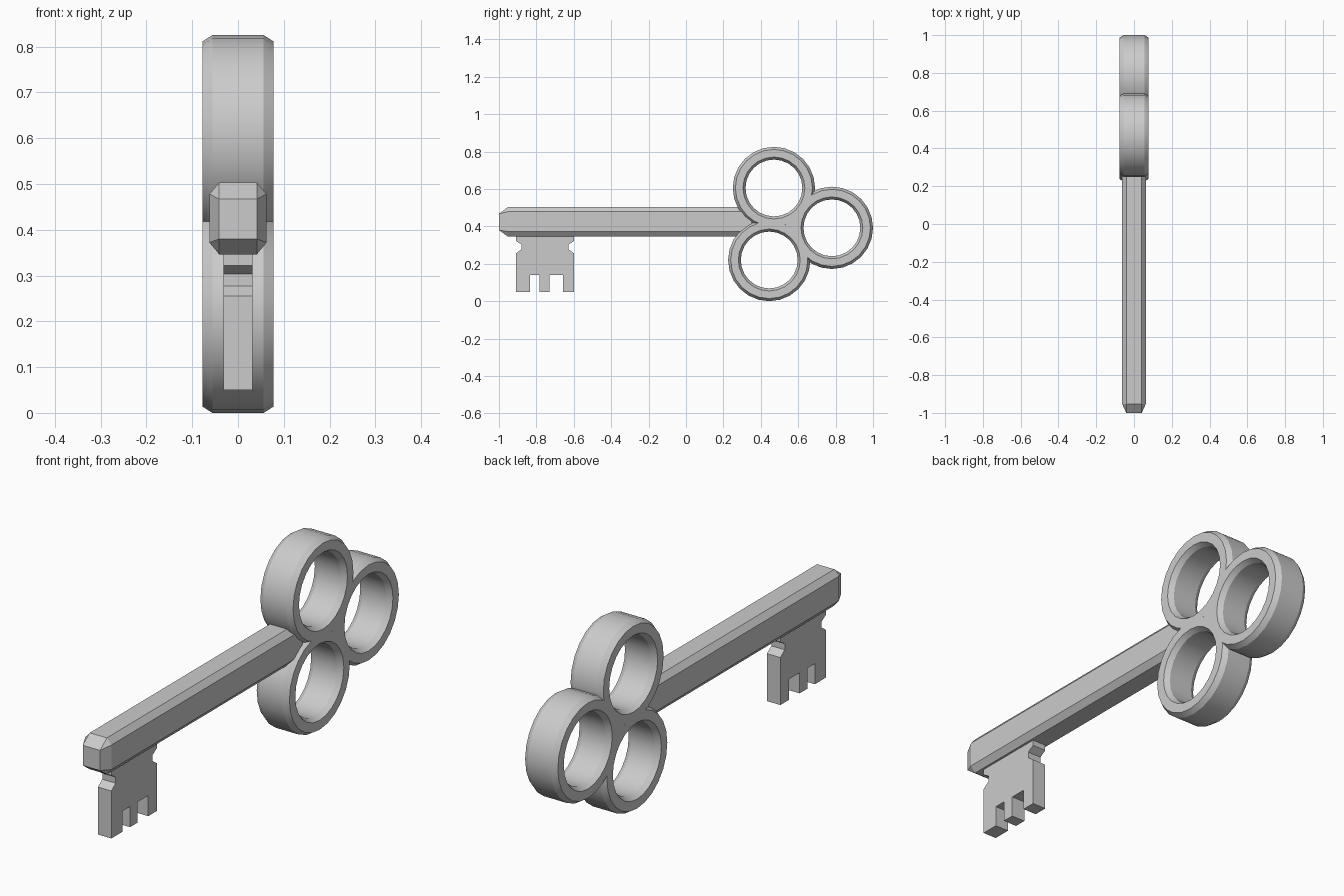
import bpy, bmesh
from math import sin, cos, pi

if "Cube" in bpy.data.objects:
    bpy.data.objects.remove(bpy.data.objects["Cube"])

HALF = 0.078            # half thickness of the bow
CENTRES = [(0.47, 0.605), (0.445, 0.22), (0.78, 0.392)]
SEG = 24


def make(name, verts, faces):
    bm = bmesh.new()
    vs = [bm.verts.new(v) for v in verts]
    for f in faces:
        bm.faces.new([vs[i] for i in f])
    bmesh.ops.recalc_face_normals(bm, faces=bm.faces)
    me = bpy.data.meshes.new(name)
    bm.to_mesh(me)
    bm.free()
    ob = bpy.data.objects.new(name, me)
    bpy.context.collection.objects.link(ob)
    return ob


def loft(name, rings):
    """Closed solid through rings of equal point count."""
    n = len(rings[0])
    faces = [tuple(range(n)), tuple(range((len(rings) - 1) * n, len(rings) * n))]
    for r in range(len(rings) - 1):
        for i in range(n):
            j = (i + 1) % n
            faces.append((r * n + i, r * n + j, (r + 1) * n + j, (r + 1) * n + i))
    return make(name, [p for ring in rings for p in ring], faces)


def lathe(name, c, profile, seg=SEG):
    """Turned solid along x from (x, radius) pairs."""
    return loft(name, [[(x, c[0] + r * cos(2 * pi * i / seg), c[1] + r * sin(2 * pi * i / seg))
                        for i in range(seg)] for x, r in profile])


def boolean(ob, tool, op):
    m = ob.modifiers.new(op, 'BOOLEAN')
    m.operation, m.solver, m.object = op, 'EXACT', tool
    bpy.context.view_layer.objects.active = ob
    bpy.ops.object.modifier_apply(modifier=m.name)
    bpy.data.objects.remove(tool)


# Bow: three chamfered discs and a small centre plug, pierced by flared holes
disc = [(-HALF, 0.206), (-0.056, 0.22), (0.056, 0.22), (HALF, 0.206)]
hole = [(-0.1, 0.179), (-0.056, 0.152), (0.056, 0.152), (0.1, 0.179)]
bow = lathe("bow", CENTRES[0], disc)
for c in CENTRES[1:]:
    boolean(bow, lathe("disc", c, disc), 'UNION')
boolean(bow, lathe("plug", (0.565, 0.406), [(-HALF, 0.035), (HALF, 0.035)], 12), 'UNION')
for c in CENTRES:
    boolean(bow, lathe("hole", c, hole), 'DIFFERENCE')
bpy.ops.object.select_all(action='DESELECT')
bow.select_set(True)
bpy.context.view_layer.objects.active = bow
bpy.ops.object.shade_smooth_by_angle(angle=0.4)

# Shaft: octagonal bar narrowing to a rectangular tip
octagon = [(0.041, 0.346), (0.0625, 0.372), (0.0625, 0.478), (0.041, 0.503),
           (-0.041, 0.503), (-0.0625, 0.478), (-0.0625, 0.372), (-0.041, 0.346)]
lo, hi = 0.38, 0.467
tip = [(0.041, lo), (0.041, lo), (0.041, hi), (0.041, hi),
       (-0.041, hi), (-0.041, hi), (-0.041, lo), (-0.041, lo)]
shaft = loft("shaft", [[(x, y, z) for x, z in sec] for sec, y in
                       ((tip, -1.0), (octagon, -0.953), (octagon, 0.35))])
bm = bmesh.new()
bm.from_mesh(shaft.data)
bmesh.ops.remove_doubles(bm, verts=bm.verts, dist=0.0005)
bmesh.ops.recalc_face_normals(bm, faces=bm.faces)
bm.to_mesh(shaft.data)
bm.free()

# Bit: flat plate with side nicks and three teeth
side = [(-0.91, 0.36), (-0.91, 0.322), (-0.88, 0.303), (-0.88, 0.277), (-0.91, 0.255)]
teeth = [(-0.91, 0.05), (-0.833, 0.05), (-0.833, 0.139), (-0.782, 0.139), (-0.782, 0.05),
         (-0.73, 0.05), (-0.73, 0.139), (-0.658, 0.139), (-0.658, 0.05), (-0.598, 0.05)]
outline = side + teeth + [(-1.508 - y, z) for y, z in reversed(side)]
loft("bit", [[(x, y, z) for y, z in outline] for x in (-0.032, 0.032)])
